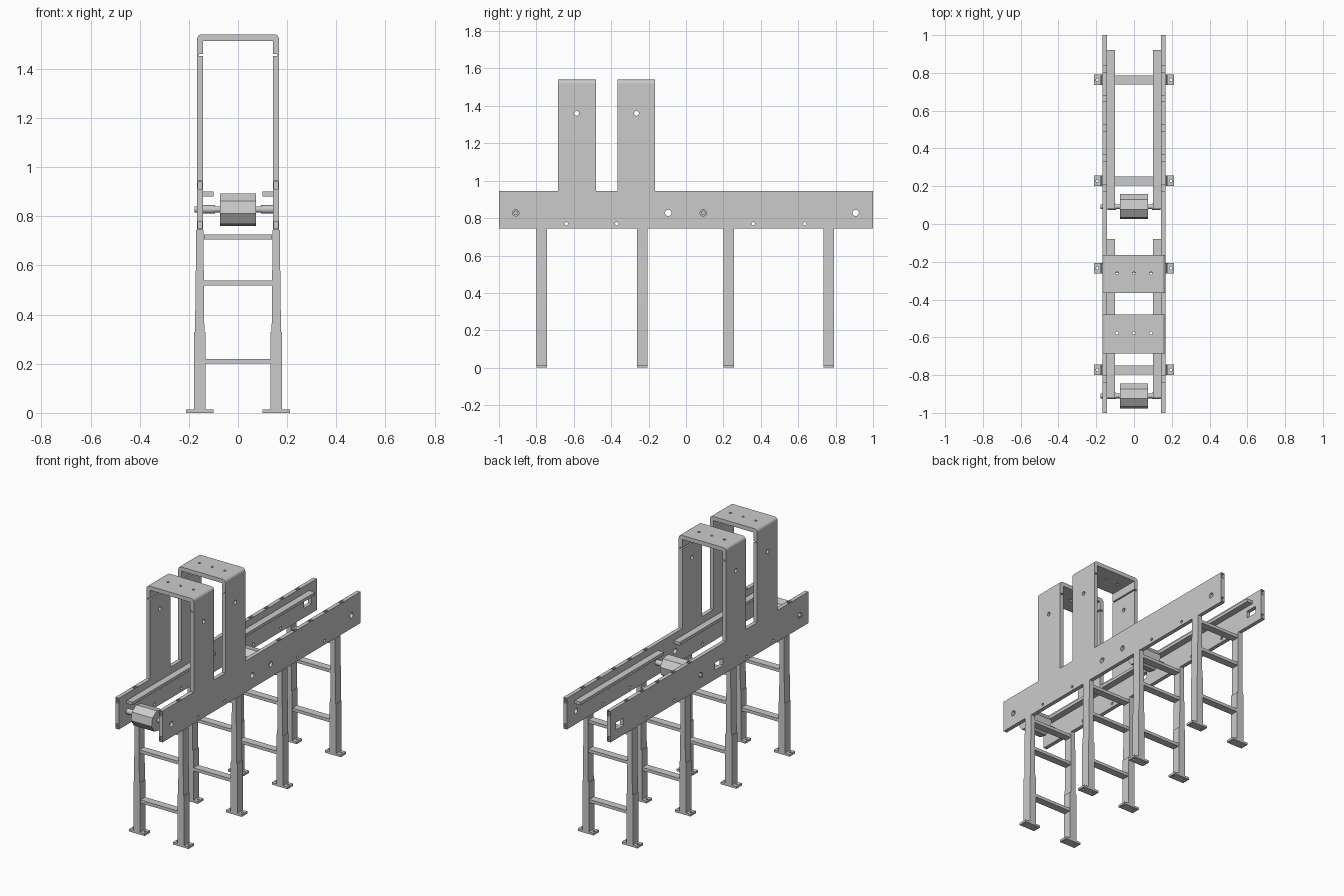
import bpy, bmesh, math
from mathutils import Matrix, Vector

if "Cube" in bpy.data.objects:
    bpy.data.objects.remove(bpy.data.objects["Cube"])


def finish(name, bm):
    bmesh.ops.recalc_face_normals(bm, faces=bm.faces)
    me = bpy.data.meshes.new(name)
    bm.to_mesh(me)
    bm.free()
    ob = bpy.data.objects.new(name, me)
    bpy.context.collection.objects.link(ob)
    return ob


def add_box(bm, x0, x1, y0, y1, z0, z1):
    m = Matrix.Translation(((x0 + x1) / 2, (y0 + y1) / 2, (z0 + z1) / 2))
    bmesh.ops.create_cube(bm, size=1, matrix=m @ Matrix.Diagonal((abs(x1 - x0), y1 - y0, z1 - z0, 1)))


def add_rod(bm, center, r, length, axis, segs=20, turn=0.0):
    rot = Vector((0, 0, 1)).rotation_difference(Vector(axis)).to_matrix().to_4x4()
    bmesh.ops.create_cone(bm, cap_ends=True, segments=segs, radius1=r, radius2=r, depth=length,
                          matrix=Matrix.Translation(center) @ rot @ Matrix.Rotation(turn, 4, 'Z'))


def add_prism(bm, pts, offset):
    """Closed planar outline extruded along offset."""
    f = bm.faces.new([bm.verts.new(p) for p in pts])
    new = bmesh.ops.extrude_face_region(bm, geom=[f])["geom"]
    bmesh.ops.translate(bm, vec=offset, verts=[v for v in new if isinstance(v, bmesh.types.BMVert)])


def cut(ob, cutter_bm):
    cutter = finish("cutter", cutter_bm)
    cutter.hide_render = True
    mod = ob.modifiers.new("cut", 'BOOLEAN')
    mod.object, mod.operation, mod.solver = cutter, 'DIFFERENCE', 'EXACT'
    bpy.context.view_layer.objects.active = ob
    bpy.ops.object.modifier_apply(modifier=mod.name)
    bpy.data.objects.remove(cutter)


def smooth(ob):
    bpy.ops.object.select_all(action='DESELECT')
    ob.select_set(True)
    bpy.context.view_layer.objects.active = ob
    bpy.ops.object.shade_smooth_by_angle(angle=math.radians(30))


X = (1, 0, 0)
XO, XI = 0.167, 0.142              # outer and inner faces of the side plates
TOWERS = [(-0.685, -0.48), (-0.365, -0.165)]
JOINT = 1.452                      # where the bent tower caps sit on the plates
ROLLERS = [-0.91, 0.092]

# Side plates, each with two upright tower strips
outline = [(-1, 0.745), (1, 0.745), (1, 0.945)]
for a, b in reversed(TOWERS):
    outline += [(b, 0.945), (b, JOINT), (a, JOINT), (a, 0.945)]
outline.append((-1, 0.945))
for side, label in ((-1, "left"), (1, "right")):
    bm = bmesh.new()
    add_prism(bm, [(side * XI, y, z) for y, z in outline], (side * (XO - XI), 0, 0))
    plate = finish(label + "_side_plate", bm)
    xm = side * (XO + XI) / 2
    c = bmesh.new()
    # Round bolt and shaft holes
    for y, z, r in [(-0.585, 1.36, 0.013), (-0.265, 1.36, 0.013), (-0.64, 0.77, 0.009),
                    (-0.37, 0.77, 0.009), (0.36, 0.77, 0.009), (0.635, 0.77, 0.009),
                    (-0.91, 0.828, 0.017), (0.092, 0.828, 0.017)]:
        add_rod(c, (xm, y, z), r, 0.1, X)
    # Take-up openings: slots on the left, round holes on the right
    for y in (-0.095, 0.907):
        if side < 0:
            add_box(c, xm - 0.05, xm + 0.05, y - 0.04, y + 0.04, 0.805, 0.851)
        else:
            add_rod(c, (xm, y, 0.828), 0.017, 0.1, X)
    # Shallow pockets along the top edge and in the end edges
    for y in (-0.82, 0.19, 0.35, 0.508, 0.665, 0.822):
        add_box(c, xm - 0.009, xm + 0.009, y - 0.016, y + 0.016, 0.93, 0.96)
    for z in (0.765, 0.925):
        add_box(c, xm - 0.009, xm + 0.009, -1.02, -0.985, z - 0.014, z + 0.014)
        add_box(c, xm - 0.009, xm + 0.009, 0.985, 1.02, z - 0.014, z + 0.014)
    cut(plate, c)

# Bent caps bridging the towers, with rounded corners and a small joint groove
R = 0.02
half = [(XI, 1.514), (XI, JOINT + 0.009), (XO - 0.008, JOINT + 0.009), (XO - 0.005, JOINT), (XO, JOINT)]
half += [(XO - R + R * math.cos(t), 1.54 - R + R * math.sin(t))
         for t in [i * math.pi / 8 for i in range(5)]]
profile = half + [(-x, z) for x, z in reversed(half)]
for i, (a, b) in enumerate(TOWERS):
    bm = bmesh.new()
    add_prism(bm, [(x, a, z) for x, z in profile], (0, b - a, 0))
    cap = finish(f"tower_cap_{i + 1}", bm)
    c = bmesh.new()
    for x in (-0.09, 0, 0.09):
        add_rod(c, (x, (a + b) / 2 + 0.005, 1.53), 0.008, 0.1, (0, 0, 1), 16)
    cut(cap, c)

# Inner guide rails
for side, label in ((-1, "left"), (1, "right")):
    for y0, y1, part in ((-0.92, -0.08, "front"), (0.08, 0.92, "rear")):
        bm = bmesh.new()
        add_box(bm, side * XI, side * 0.1, y0, y1, 0.881, 0.9)
        finish(f"{label}_{part}_guide_rail", bm)

# Faceted rollers on stepped shafts
for i, y in enumerate(ROLLERS):
    bm = bmesh.new()
    add_rod(bm, (0, y, 0.826), 0.068, 0.146, X, 8, math.radians(12))
    finish(f"roller_{i + 1}", bm)
    bm = bmesh.new()
    add_rod(bm, (-0.0125, y, 0.828), 0.0125, 0.33, X)
    for x in (-0.118, 0.118):
        add_rod(bm, (x, y, 0.828), 0.017, 0.047, X)
    smooth(finish(f"roller_shaft_{i + 1}", bm))

# Ladder-like leg frames with drilled foot pads
for i, y in enumerate((-0.772, -0.235, 0.228, 0.763)):
    y0, y1 = y - 0.028, y + 0.028
    for side, label in ((-1, "left"), (1, "right")):
        bm = bmesh.new()
        leg = [(0.179, 0.012), (0.179, 0.33), (0.175, 0.33), (0.171, 0.65), (0.171, 0.745),
               (0.14, 0.745), (0.14, 0.65), (0.137, 0.33), (0.132, 0.33), (0.132, 0.012)]
        add_prism(bm, [(side * x, y0, z) for x, z in leg], (0, y1 - y0, 0))
        finish(f"{label}_leg_{i + 1}", bm)
        bm = bmesh.new()
        add_box(bm, side * 0.1, side * 0.211, y0, y1, 0, 0.014)
        foot = finish(f"{label}_foot_{i + 1}", bm)
        c = bmesh.new()
        for x in (0.115, 0.195):
            add_rod(c, (side * x, y, 0.007), 0.007, 0.1, (0, 0, 1), 16)
        cut(foot, c)
    for j, z in enumerate((0.21, 0.528, 0.715)):
        bm = bmesh.new()
        add_box(bm, -0.139, 0.139, y - 0.024, y + 0.024, z - 0.01, z + 0.01)
        finish(f"crossbar_{i + 1}_{j + 1}", bm)
